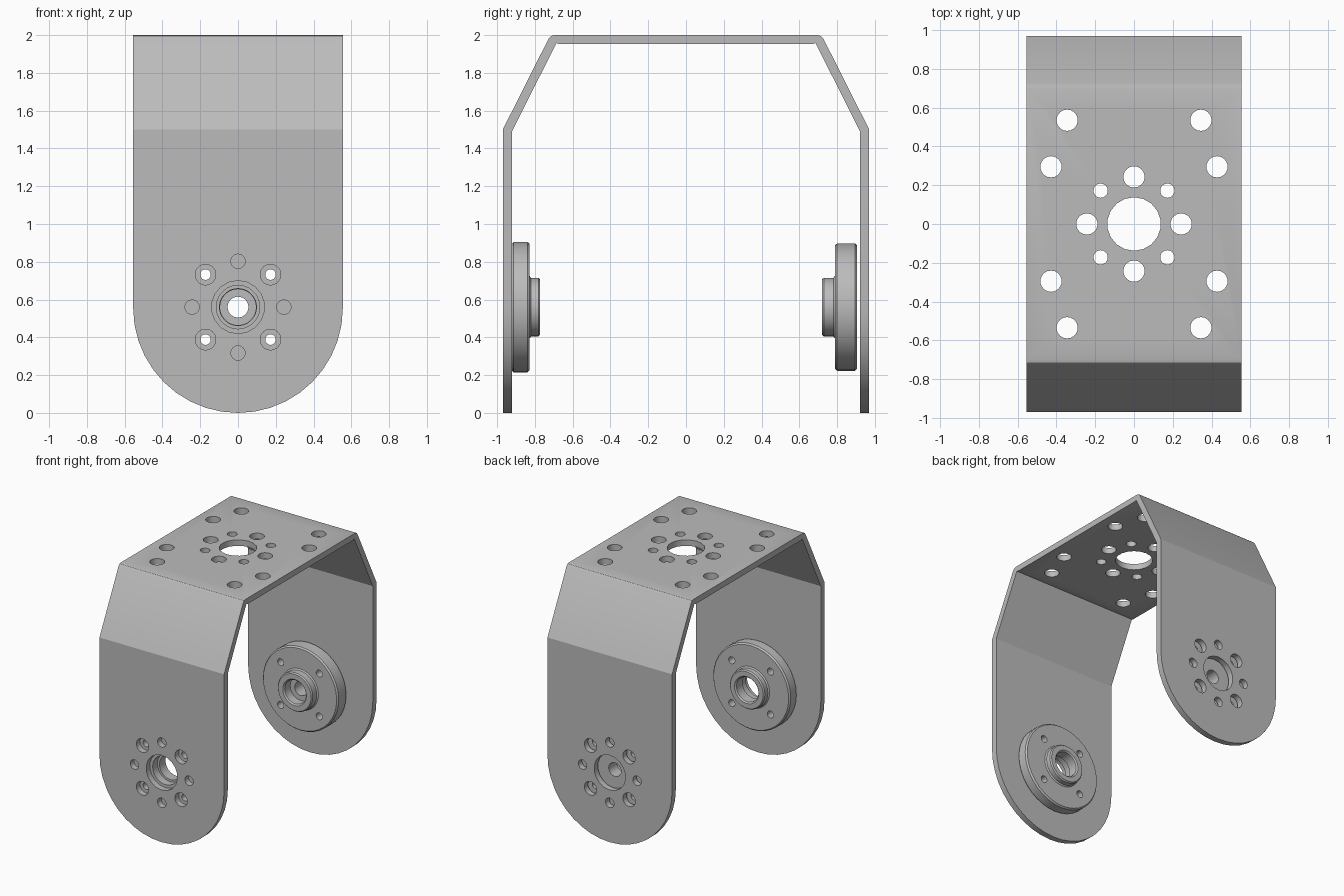
import bpy, bmesh
from math import cos, sin, pi, radians
from mathutils import Matrix, Vector

cube = bpy.data.objects.get("Cube")
if cube:
    bpy.data.objects.remove(cube, do_unlink=True)

grey = bpy.data.materials.new("metal_grey")
grey.use_nodes = True
colour = (0.5, 0.5, 0.5, 1)
grey.diffuse_color = colour
grey.node_tree.nodes["Principled BSDF"].inputs["Base Color"].default_value = colour

AXLE_Z = 0.56
HALF_WIDTH = 0.555


def finish(bm, name):
    bmesh.ops.recalc_face_normals(bm, faces=bm.faces)
    mesh = bpy.data.meshes.new(name)
    bm.to_mesh(mesh)
    bm.free()
    mesh.materials.append(grey)
    ob = bpy.data.objects.new(name, mesh)
    bpy.context.collection.objects.link(ob)
    return ob


def prism(name, points, direction):
    """Extrude a closed outline symmetrically along a direction."""
    bm = bmesh.new()
    d = Vector(direction)
    face = bm.faces.new([bm.verts.new(Vector(p) - d) for p in points])
    ext = bmesh.ops.extrude_face_region(bm, geom=[face])["geom"]
    bmesh.ops.translate(bm, vec=2 * d, verts=[v for v in ext if isinstance(v, bmesh.types.BMVert)])
    return finish(bm, name)


def lathe(name, profile, segments=36):
    """Spin a closed (radius, y) profile around the axle."""
    bm = bmesh.new()
    rings = []
    for i in range(segments):
        a = 2 * pi * i / segments
        rings.append([bm.verts.new((r * cos(a), y, AXLE_Z + r * sin(a))) for r, y in profile])
    n = len(profile)
    for i in range(segments):
        a, b = rings[i], rings[(i + 1) % segments]
        for j in range(n):
            k = (j + 1) % n
            bm.faces.new((a[j], a[k], b[k], b[j]))
    return finish(bm, name)


def drills(name, along_y=(), along_z=()):
    """One cutter made of cylinders; each entry is (u, v, radius)."""
    bm = bmesh.new()
    turn = Matrix.Rotation(radians(90), 4, 'X')
    for u, v, r in along_y:
        bmesh.ops.create_cone(bm, cap_ends=True, segments=18, radius1=r, radius2=r, depth=2.4,
                              matrix=Matrix.Translation((u, 0, AXLE_Z + v)) @ turn)
    for u, v, r in along_z:
        bmesh.ops.create_cone(bm, cap_ends=True, segments=18, radius1=r, radius2=r, depth=0.4,
                              matrix=Matrix.Translation((u, v, 2)))
    ob = finish(bm, name)
    ob.hide_render = True
    return ob


def cut(ob, cutter, operation='DIFFERENCE'):
    mod = ob.modifiers.new("cut", 'BOOLEAN')
    mod.operation, mod.solver, mod.object = operation, 'EXACT', cutter
    bpy.context.view_layer.objects.active = ob
    bpy.ops.object.modifier_apply(modifier=mod.name)
    bpy.data.objects.remove(cutter, do_unlink=True)


def smooth(ob):
    bpy.ops.object.select_all(action='DESELECT')
    ob.select_set(True)
    bpy.context.view_layer.objects.active = ob
    bpy.ops.object.shade_smooth_by_angle(angle=radians(25))


def diagonal(d, r):
    return [(sx * d, sy * d, r) for sx in (-1, 1) for sy in (-1, 1)]


def cross(d, r):
    return [(d, 0, r), (-d, 0, r), (0, d, r), (0, -d, r)]


def corners(x, y, r):
    return [(sx * x, sy * y, r) for sx in (-1, 1) for sy in (-1, 1)]


# Folded strip: half outline, outside then inside, mirrored in y
outer = [(0.97, -0.1), (0.97, 1.5), (0.727, 1.982), (0.715, 1.995), (0.695, 2.0)]
inner = [(0.67, 1.952), (0.686, 1.958), (0.922, 1.488), (0.922, -0.1)]
outline = outer + [(-y, z) for y, z in reversed(outer)]
outline += [(-y, z) for y, z in reversed(inner)] + inner
bracket = prism("bracket", [(0, y, z) for y, z in outline], (0.7, 0, 0))

# Rounded lower ends
steps = 20
arch = [(-HALF_WIDTH * cos(pi * i / steps), 0, HALF_WIDTH * (1 - sin(pi * i / steps)))
        for i in range(steps + 1)]
arch += [(HALF_WIDTH, 0, 2.2), (-HALF_WIDTH, 0, 2.2)]
cut(bracket, prism("arch_cutter", arch, (0, 1.2, 0)), 'INTERSECT')

# Mounting holes in the arms and the top plate
arm_holes = [(0, 0, 0.14)] + diagonal(0.172, 0.055) + cross(0.243, 0.038)
top_holes = ([(0, 0, 0.138)] + diagonal(0.172, 0.037) + cross(0.243, 0.055)
             + corners(0.345, 0.535, 0.055) + corners(0.428, 0.295, 0.055))
cut(bracket, drills("bracket_drills", arm_holes, top_holes))
smooth(bracket)

# Front horn: open bore, hub facing inwards
front_horn = lathe("front_horn", [
    (0.115, -0.922), (0.335, -0.922), (0.345, -0.912), (0.345, -0.84), (0.335, -0.828),
    (0.165, -0.828), (0.155, -0.82), (0.155, -0.782), (0.147, -0.772), (0.108, -0.772),
    (0.098, -0.782), (0.098, -0.86), (0.115, -0.86)])

# Back horn: small axle hole, wider bore on the hub side
back_horn = lathe("back_horn", [
    (0.055, 0.905), (0.328, 0.905), (0.337, 0.895), (0.337, 0.8), (0.327, 0.788),
    (0.165, 0.788), (0.155, 0.78), (0.155, 0.73), (0.147, 0.72), (0.105, 0.72),
    (0.095, 0.73), (0.095, 0.8), (0.055, 0.8)])

for horn in (front_horn, back_horn):
    cut(horn, drills("horn_drills", diagonal(0.172, 0.028)))
    smooth(horn)
